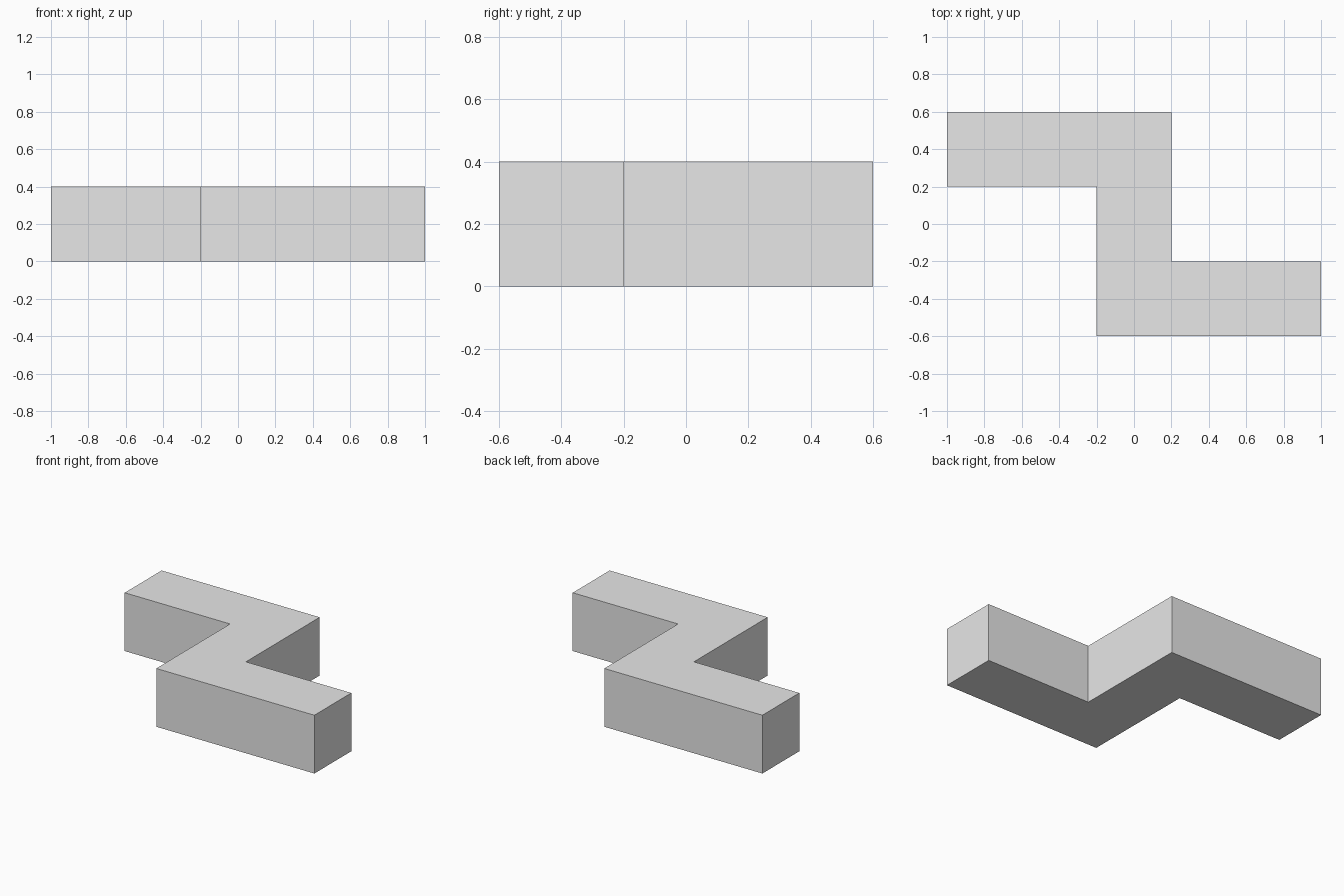
import bpy
import bmesh

cube = bpy.data.objects.get("Cube")
if cube:
    bpy.data.objects.remove(cube, do_unlink=True)

HEIGHT = 0.4

# Plain grey material
grey = bpy.data.materials.new("light_grey")
grey.use_nodes = True
colour = (0.8, 0.8, 0.8, 1.0)
grey.diffuse_color = colour
grey.node_tree.nodes["Principled BSDF"].inputs["Base Color"].default_value = colour

# Half of the outline; the other half is the same turned by 180 degrees
half = [(-0.2, -0.6), (1.0, -0.6), (1.0, -0.2), (0.2, -0.2)]
outline = half + [(-x, -y) for x, y in half]

# Z-shaped block: outline extruded upwards
bm = bmesh.new()
base = bm.faces.new([bm.verts.new((x, y, 0)) for x, y in outline])
top = bmesh.ops.extrude_face_region(bm, geom=[base], use_keep_orig=True)
top_verts = [g for g in top["geom"] if isinstance(g, bmesh.types.BMVert)]
bmesh.ops.translate(bm, verts=top_verts, vec=(0, 0, HEIGHT))
bmesh.ops.recalc_face_normals(bm, faces=bm.faces)

mesh = bpy.data.meshes.new("zigzag_block")
bm.to_mesh(mesh)
bm.free()
mesh.materials.append(grey)
block = bpy.data.objects.new("zigzag_block", mesh)
bpy.context.collection.objects.link(block)
